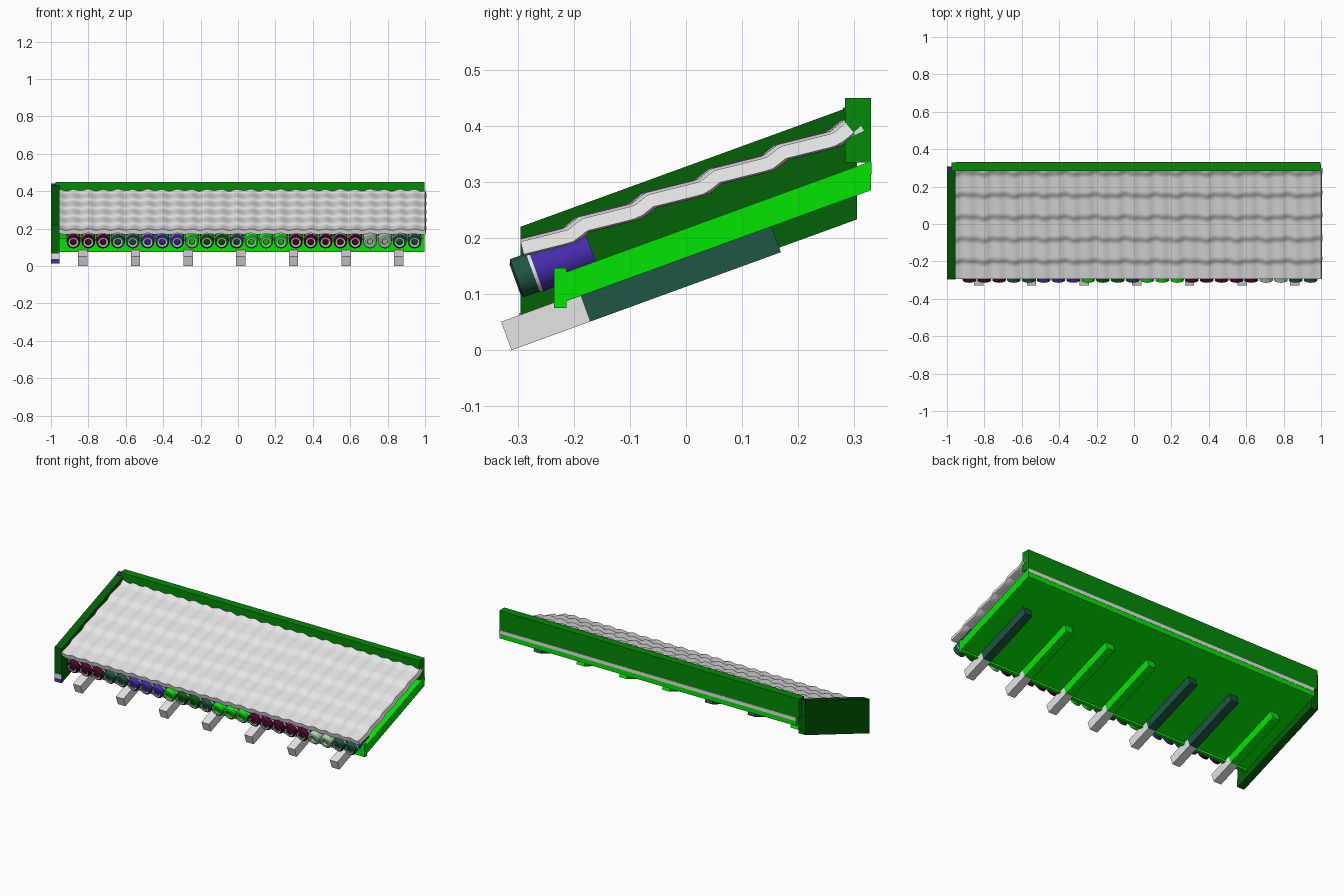
import bpy, bmesh, math
from mathutils import Matrix, Vector

if "Cube" in bpy.data.objects:
    bpy.data.objects.remove(bpy.data.objects["Cube"], do_unlink=True)


def material(name, r, g, b):
    m = bpy.data.materials.new(name)
    m.use_nodes = True
    m.diffuse_color = (r, g, b, 1)
    m.node_tree.nodes["Principled BSDF"].inputs["Base Color"].default_value = (r, g, b, 1)
    return m


BRIGHT = material("bright green", 0.001, 0.78, 0.001)
MID = material("leaf green", 0.001, 0.26, 0.002)
DARK = material("dark green", 0.001, 0.12, 0.002)
GREY = material("light grey", 0.78, 0.78, 0.78)
PURPLE = material("purple", 0.06, 0.024, 0.4)
MAROON = material("maroon", 0.075, 0.002, 0.028)
TEAL = material("slate teal", 0.013, 0.092, 0.058)
PALE = material("pale green", 0.42, 0.65, 0.42)

PITCH = math.radians(20)
SLOPE = math.tan(PITCH)
LEFT, RIGHT = 0.998, -0.955


def finish(name, bm, mats):
    bmesh.ops.recalc_face_normals(bm, faces=bm.faces)
    me = bpy.data.meshes.new(name)
    bm.to_mesh(me)
    bm.free()
    for m in mats:
        me.materials.append(m)
    ob = bpy.data.objects.new(name, me)
    bpy.context.collection.objects.link(ob)
    return ob


def prism(name, profile, x0, x1, mat):
    """Extrude a (y, z) outline along x."""
    bm = bmesh.new()
    face = bm.faces.new([bm.verts.new((x0, y, z)) for y, z in profile])
    out = bmesh.ops.extrude_face_region(bm, geom=[face])
    verts = [v for v in out["geom"] if isinstance(v, bmesh.types.BMVert)]
    bmesh.ops.translate(bm, verts=verts, vec=(x1 - x0, 0, 0))
    finish(name, bm, [mat])


def slanted(y0, y1, z0, height):
    """Outline with upright ends that follows the roof pitch."""
    rise = (y1 - y0) * SLOPE
    return [(y0, z0), (y1, z0 + rise), (y1, z0 + rise + height), (y0, z0 + height)]


def box(y0, y1, z0, z1):
    return [(y0, z0), (y1, z0), (y1, z1), (y0, z1)]


# Roof deck
prism("roof_deck", slanted(-0.22, 0.33, 0.085, 0.052), RIGHT, LEFT, BRIGHT)
prism("deck_back_strip", box(0.328, 0.3315, 0.314, 0.335), RIGHT, LEFT, GREY)
prism("front_fascia", box(-0.235, -0.213, 0.075, 0.147), RIGHT, LEFT, BRIGHT)

# Boards around the roof
prism("back_board", box(0.283, 0.33, 0.335, 0.45), -0.975, LEFT, MID)
prism("right_side_board", slanted(-0.295, 0.305, 0.015, 0.205), -1, RIGHT, DARK)
prism("side_board_lower_plate", box(-0.298, -0.294, 0.017, 0.038), -1, RIGHT, PURPLE)
prism("side_board_upper_plate", box(-0.298, -0.294, 0.038, 0.066), -1, RIGHT, GREY)
prism("side_board_back_corner", slanted(0.28, 0.307, 0.424, 0.008), -1, -0.976, PURPLE)

# Rafters: bare grey ends, painted behind
along = Vector((math.cos(PITCH), math.sin(PITCH)))
up = Vector((-math.sin(PITCH), math.cos(PITCH)))


def rafter(name, x, start, end, mat):
    foot = Vector((-0.311, 0))
    a, b = foot + along * start, foot + along * end
    prism(name, [a, b, b + up * 0.054, a + up * 0.054], x - 0.025, x + 0.025, mat)


for i, mat in enumerate([BRIGHT, TEAL, TEAL, BRIGHT, BRIGHT, BRIGHT, TEAL]):
    x = -0.83 + i * 0.2817
    rafter(f"rafter_end_{i + 1}", x, 0, 0.149, GREY)
    rafter(f"rafter_{i + 1}", x, 0.149, 0.511, mat)

# Round eave tiles under the front edge
ROLL_STEP = 0.0793
FIRST_ROLL = -0.88
ROLL_PROFILE = [(0.012, 0), (0.012, 0.014), (0.002, 0.017), (0, 0.027), (0.004, 0.036),
                (0.034, 0.036), (0.04, 0.038), (0.065, 0.037), (0.1, 0.036),
                (0.146, 0.036), (0.146, 0)]
SIDES = 20


def eave_tile(name, x, cap, body):
    bm = bmesh.new()
    rings = []
    for d, r in ROLL_PROFILE:
        n = SIDES if r else 1
        rings.append([bm.verts.new((r * math.cos(math.tau * k / n), d,
                                    r * math.sin(math.tau * k / n))) for k in range(n)])
    for j, (a, b) in enumerate(zip(rings, rings[1:])):
        slot = 1 if j in (2, 5) else (0 if j < 5 else 2)
        for k in range(SIDES):
            m = (k + 1) % SIDES
            if len(a) == 1:
                vs = [a[0], b[k], b[m]]
            elif len(b) == 1:
                vs = [a[k], b[0], a[m]]
            else:
                vs = [a[k], b[k], b[m], a[m]]
            f = bm.faces.new(vs)
            f.material_index = slot
            f.smooth = j > 3 and len(b) > 1
    bm.transform(Matrix.Translation((x, -0.305, 0.127)) @ Matrix.Rotation(PITCH, 4, "X"))
    finish(name, bm, [cap, GREY, body])


groups = [(MAROON, 3), (TEAL, 2), (PURPLE, 3), (BRIGHT, 1), (DARK, 2), (TEAL, 1),
          (BRIGHT, 3), (MAROON, 5), (PALE, 2), (TEAL, 2)]
caps = [mat for mat, count in groups for _ in range(count)]
for i, cap in enumerate(caps):
    body = PURPLE if cap == TEAL else cap
    eave_tile(f"eave_tile_{i + 1}", FIRST_ROLL + i * ROLL_STEP, cap, body)

# Tiled roof covering: stepped courses with rolling waves across
COURSE = 0.118
RISE = COURSE * SLOPE


def course_height(y):
    t = (y + 0.19) / COURSE
    row = math.floor(t)
    u = t - row
    part = 0.55 * u / 0.8 if u < 0.8 else 0.55 + 0.45 * (u - 0.8) / 0.2
    return 0.235 + RISE * (row + part)


bm = bmesh.new()
bmesh.ops.create_grid(bm, x_segments=196, y_segments=62, size=1)
for v in bm.verts:
    x = (RIGHT + 1) / 2 + v.co.x * (1 - RIGHT) / 2
    y = -0.005 + v.co.y * 0.29
    wave = math.cos(math.tau * (x - FIRST_ROLL) / ROLL_STEP)
    broad = math.sin(math.tau * x / 0.17)
    v.co = (x, y, course_height(y + 0.003 * wave + 0.004 * broad) + 0.003 * wave)
tiles = finish("roof_tiles", bm, [GREY])
if tiles.data.polygons[0].normal.z < 0:
    tiles.data.flip_normals()
solid = tiles.modifiers.new("thickness", "SOLIDIFY")
solid.thickness = 0.024
solid.offset = -1
bpy.context.view_layer.objects.active = tiles
tiles.select_set(True)
bpy.ops.object.modifier_apply(modifier=solid.name)
bpy.ops.object.shade_smooth_by_angle(angle=math.radians(40))
prism("tile_tip", [(0.288, 0.378), (0.317, 0.391), (0.312, 0.4)], 0.99, 1, GREY)
